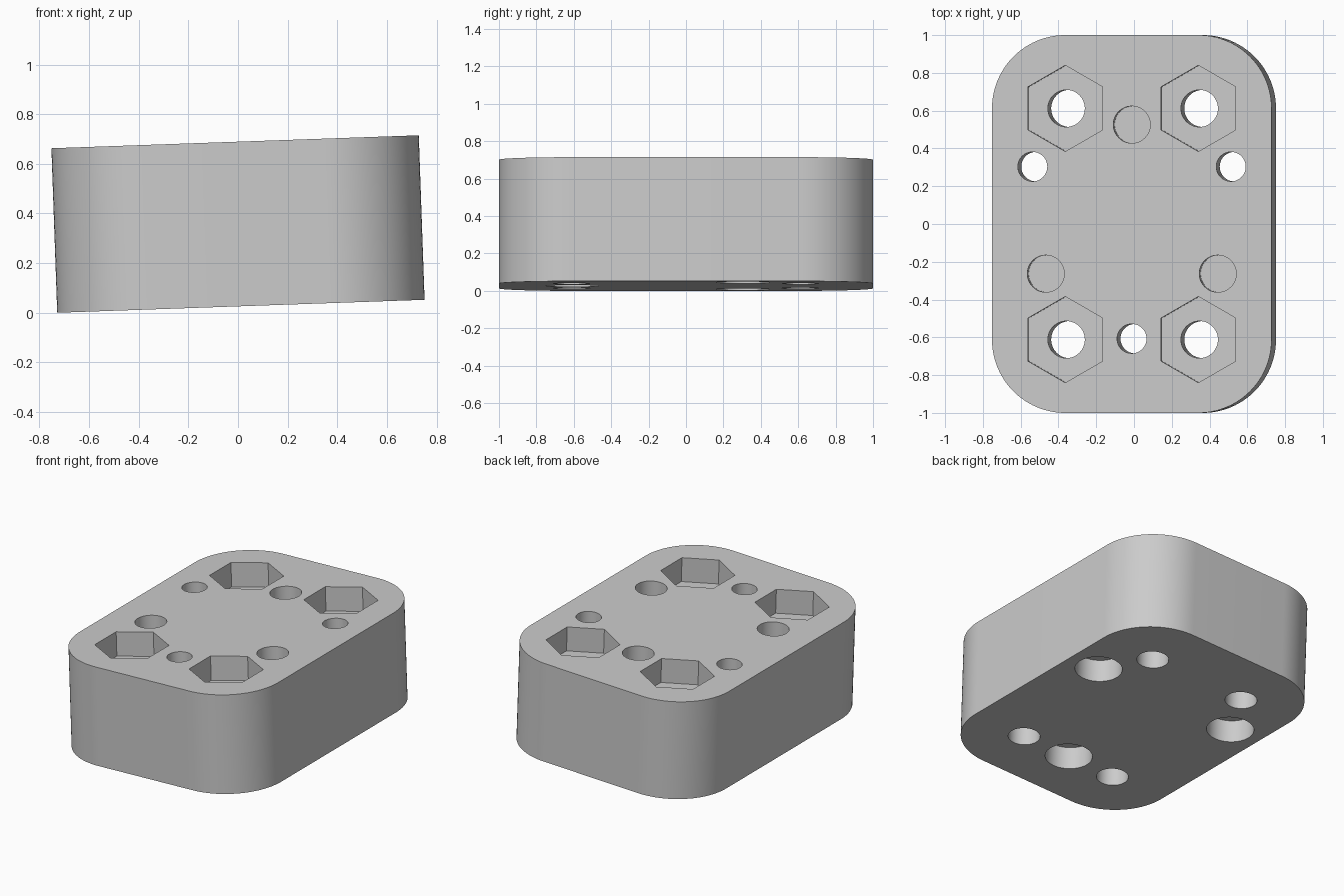
import bpy, bmesh, math
from mathutils import Matrix, Vector

if "Cube" in bpy.data.objects:
    bpy.data.objects.remove(bpy.data.objects["Cube"], do_unlink=True)

WIDTH, LENGTH, HEIGHT = 1.481, 2.0, 0.663
CORNER = 0.388
TILT = math.radians(2.02)
TOP, BOTTOM = HEIGHT / 2, -HEIGHT / 2
CLEAR = 0.05

grey = bpy.data.materials.new("plain_grey")
grey.use_nodes = True
grey.diffuse_color = (0.6, 0.6, 0.6, 1)
grey.node_tree.nodes["Principled BSDF"].inputs["Base Color"].default_value = (0.6, 0.6, 0.6, 1)


def prism(name, outline, z0, z1):
    """Upright prism from a counter-clockwise outline."""
    bm = bmesh.new()
    base = bm.faces.new([bm.verts.new((x, y, z0)) for x, y in outline])
    top = bmesh.ops.extrude_face_region(bm, geom=[base])["geom"]
    bmesh.ops.translate(bm, vec=(0, 0, z1 - z0),
                        verts=[v for v in top if isinstance(v, bmesh.types.BMVert)])
    bmesh.ops.recalc_face_normals(bm, faces=bm.faces)
    mesh = bpy.data.meshes.new(name)
    bm.to_mesh(mesh)
    bm.free()
    mesh.materials.append(grey)
    obj = bpy.data.objects.new(name, mesh)
    bpy.context.collection.objects.link(obj)
    return obj


def ring(centre, radius, sides, start=0.0, sweep=math.tau):
    """Points on a circle or polygon around a centre."""
    return [(centre[0] + radius * math.cos(start + sweep * i / sides),
             centre[1] + radius * math.sin(start + sweep * i / sides)) for i in range(sides)]


def polar(radius, degrees):
    a = math.radians(degrees)
    return radius * math.cos(a), radius * math.sin(a)


def cut(target, outline, z0, z1):
    """Subtract a prism from the target and discard the cutter."""
    cutter = prism("cutter", outline, z0, z1)
    cutter.hide_render = True
    mod = target.modifiers.new("cut", "BOOLEAN")
    mod.operation, mod.solver, mod.object = "DIFFERENCE", "EXACT", cutter
    bpy.context.view_layer.objects.active = target
    bpy.ops.object.modifier_apply(modifier=mod.name)
    bpy.data.objects.remove(cutter, do_unlink=True)


# Rounded block
cx, cy = WIDTH / 2 - CORNER, LENGTH / 2 - CORNER
outline = []
for i, (sx, sy) in enumerate([(1, 1), (-1, 1), (-1, -1), (1, -1)]):
    arc = ring((sx * cx, sy * cy), CORNER, 24, i * math.pi / 2, math.pi / 2)
    end = polar(CORNER, (i + 1) * 90)
    outline += arc + [(sx * cx + end[0], sy * cy + end[1])]
block = prism("rounded_block", outline, BOTTOM, TOP)

# Hexagonal nut pockets with bolt holes at the four corners
for sx in (-1, 1):
    for sy in (-1, 1):
        c = (sx * cx, sy * cy)
        cut(block, ring(c, 0.228, 6, math.pi / 2), TOP - 0.163, TOP + CLEAR)
        cut(block, ring(c, 0.098, 48), BOTTOM - CLEAR, TOP + CLEAR)

# Three through holes counterbored from below, and three blind holes from above
for k in range(3):
    c = polar(0.607, 30 + 120 * k)
    cut(block, ring(c, 0.078, 48), BOTTOM - CLEAR, TOP + CLEAR)
    cut(block, ring(c, 0.145, 48), BOTTOM - CLEAR, BOTTOM + 0.15)
    cut(block, ring(polar(0.526, 90 + 120 * k), 0.098, 48), TOP - 0.2, TOP + CLEAR)

# Smooth the curved walls and lean the block slightly to one side
bpy.ops.object.select_all(action="DESELECT")
block.select_set(True)
bpy.context.view_layer.objects.active = block
bpy.ops.object.shade_smooth_by_angle(angle=math.radians(30))
block.rotation_euler = (0, -TILT, 0)
block.location.z = (HEIGHT * math.cos(TILT) + WIDTH * math.sin(TILT)) / 2
